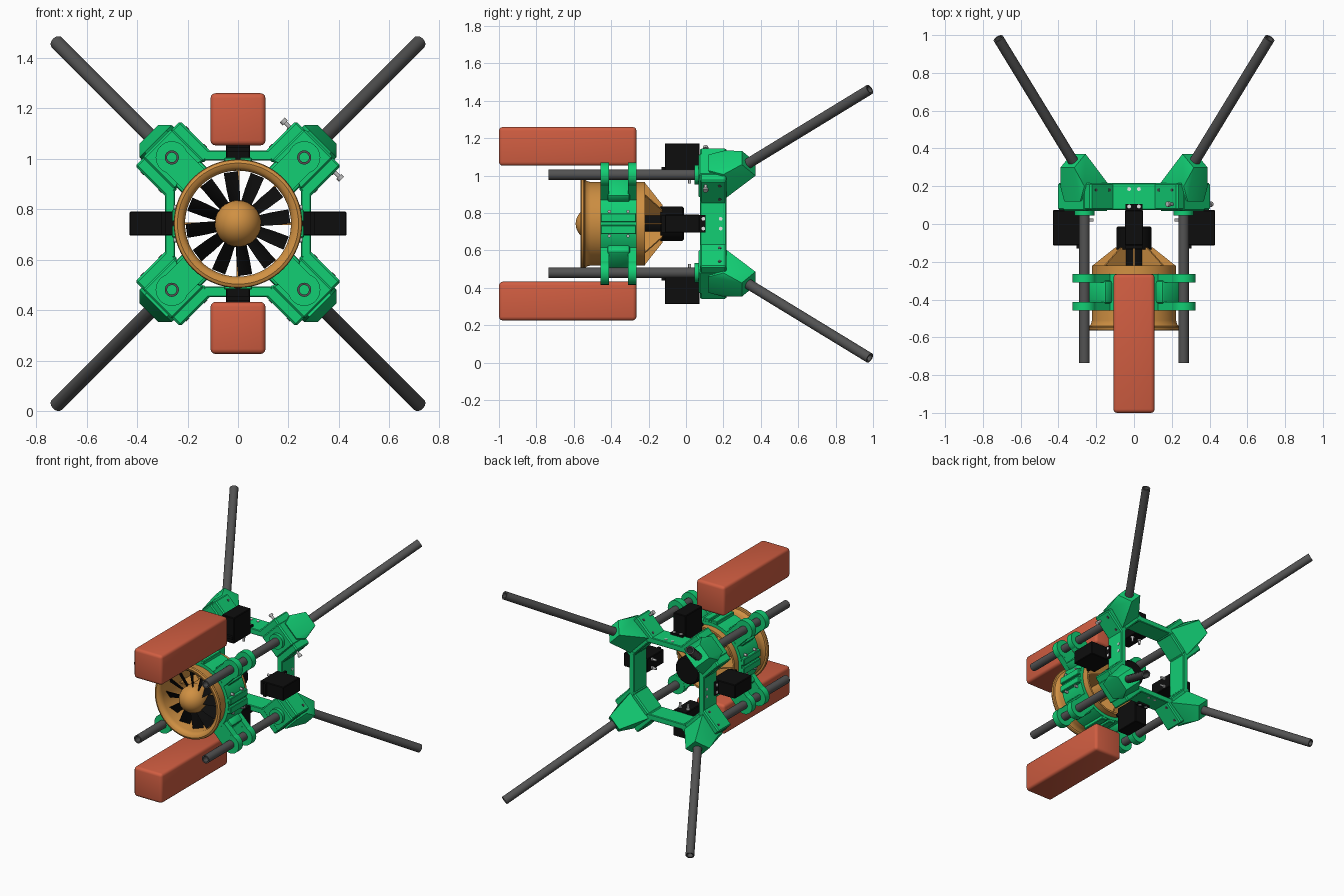
import bpy, bmesh, math
from mathutils import Vector, Matrix

if "Cube" in bpy.data.objects:
    bpy.data.objects.remove(bpy.data.objects["Cube"])

CZ = 0.743          # height of the central axis (runs along y)
ROD_R = 0.371       # radial distance of the straight rods
Q45 = [45, 135, 225, 315]
Q90 = [0, 90, 180, 270]


def material(name, rgb):
    m = bpy.data.materials.new(name)
    m.diffuse_color = (*rgb, 1)
    m.use_nodes = True
    m.node_tree.nodes["Principled BSDF"].inputs["Base Color"].default_value = m.diffuse_color
    return m


GREEN = material("bright green", (0.006, 0.62, 0.175))
ORANGE = material("amber orange", (0.63, 0.28, 0.055))
RED = material("brick red", (0.63, 0.11, 0.053))
GREY = material("dark grey", (0.085, 0.085, 0.085))
BLACK = material("black", (0.004, 0.004, 0.004))
STEEL = material("light steel", (0.5, 0.5, 0.5))
WHITE = material("white", (0.9, 0.9, 0.9))


# Parts are modelled along +x (radial) around the y axis, then turned to each angle
def finish(bm, name, mat, angles=(0,)):
    bmesh.ops.remove_doubles(bm, verts=bm.verts, dist=1e-5)
    bmesh.ops.recalc_face_normals(bm, faces=bm.faces)
    me = bpy.data.meshes.new(name)
    bm.to_mesh(me)
    bm.free()
    me.materials.append(mat)
    for i, a in enumerate(angles):
        ob = bpy.data.objects.new(name if len(angles) == 1 else f"{name}_{i + 1}", me)
        ob.location = (0, 0, CZ)
        ob.rotation_euler = (0, -math.radians(a), 0)
        bpy.context.collection.objects.link(ob)
        if i == 0:
            bpy.ops.object.select_all(action='DESELECT')
            ob.select_set(True)
            bpy.context.view_layer.objects.active = ob
            bpy.ops.object.shade_smooth_by_angle(angle=math.radians(35))


def add_box(bm, x, y, z, bevel=0.0, seg=1):
    t = bmesh.new()
    bmesh.ops.create_cube(t, size=1)
    for v in t.verts:
        v.co = [(r[0] + r[1]) / 2 + c * (r[1] - r[0]) for r, c in zip((x, y, z), v.co)]
    if bevel:
        bmesh.ops.bevel(t, geom=t.edges[:], offset=bevel, segments=seg, affect='EDGES', profile=0.5)
    merge(bm, t)


def merge(bm, t):
    me = bpy.data.meshes.new("tmp")
    t.to_mesh(me)
    t.free()
    bm.from_mesh(me)
    bpy.data.meshes.remove(me)


def add_lathe(bm, prof, n=48, closed=True, mat=Matrix()):
    """Revolve (radius, y) points around the y axis."""
    rings = []
    for i in range(n):
        a = 2 * math.pi * i / n
        rings.append([bm.verts.new(mat @ Vector((r * math.cos(a), y, r * math.sin(a)))) for r, y in prof])
    m = len(prof)
    for i in range(n):
        p, q = rings[i], rings[(i + 1) % n]
        for j in range(m if closed else m - 1):
            k = (j + 1) % m
            if prof[j][0] == 0 and prof[k][0] == 0:
                continue
            vs = [p[j], p[k], q[k], q[j]]
            if prof[j][0] == 0:
                vs = [p[j], p[k], q[k]]
            elif prof[k][0] == 0:
                vs = [p[j], p[k], q[j]]
            bm.faces.new(vs)


def add_tube(bm, a, b, r, hole=0.0, n=24):
    a, b = Vector(a), Vector(b)
    d = b - a
    mat = Matrix.Translation(a) @ Vector((0, 1, 0)).rotation_difference(d).to_matrix().to_4x4()
    add_lathe(bm, [(hole, 0), (r, 0), (r, d.length), (hole, d.length)], n, True, mat)


def add_hull(bm, pts):
    t = bmesh.new()
    for p in pts:
        t.verts.new(p)
    bmesh.ops.convex_hull(t, input=t.verts[:])
    merge(bm, t)


# Straight rods and splayed legs
bm = bmesh.new()
add_tube(bm, (ROD_R, -0.735, 0), (ROD_R, 0.12, 0), 0.028, 0.019)
finish(bm, "straight_rod", GREY, Q45)
END = Vector((1.0154, 0.982, 0))
DIR = Vector((0.653, 0.757, 0)).normalized()
bm = bmesh.new()
add_tube(bm, END - DIR * 0.95, END, 0.028, 0.019)
finish(bm, "splayed_leg", GREY, Q45)

# Duct with flared lip
bm = bmesh.new()
add_lathe(bm, [(0.210, -0.22), (0.210, -0.53), (0.214, -0.548), (0.224, -0.560), (0.240, -0.565),
               (0.252, -0.560), (0.255, -0.549), (0.250, -0.542), (0.238, -0.540), (0.228, -0.530),
               (0.223, -0.510), (0.223, -0.22)], 64)
finish(bm, "duct", ORANGE)

# Radial struts holding the motor, with a hub sleeve
bm = bmesh.new()
prof = [(0.055, -0.34), (0.215, -0.34), (0.222, -0.222), (0.10, -0.125), (0.055, -0.125)]
add_hull(bm, [(r, y, s) for r, y in prof for s in (-0.005, 0.005)])
finish(bm, "duct_strut", ORANGE, [45 * i for i in range(8)])
bm = bmesh.new()
add_lathe(bm, [(0, -0.45), (0.088, -0.45), (0.088, -0.24), (0, -0.24)], 40)
finish(bm, "hub_sleeve", ORANGE)

# Motor
bm = bmesh.new()
add_lathe(bm, [(0, -0.25), (0.066, -0.25), (0.066, -0.135), (0.093, -0.135), (0.093, -0.02),
               (0.085, -0.012), (0, -0.012)], 40)
finish(bm, "motor", BLACK)

# Spinner and fan blades
bm = bmesh.new()
dome = [(0.092 * math.sin(t * math.pi / 24), -0.49 - 0.10 * math.cos(t * math.pi / 24)) for t in range(13)]
dome[0] = (0, -0.59)
add_lathe(bm, dome + [(0.092, -0.455), (0, -0.455)], 40, False)
finish(bm, "spinner", ORANGE)
bm = bmesh.new()
add_hull(bm, [(r, y * s + e, z * s) for r, y, z in ((0.07, 0.032, 0.020), (0.14, 0.026, 0.026), (0.206, 0.018, 0.028))
              for s in (-1, 1) for e in (-0.482, -0.477)])
finish(bm, "fan_blade", BLACK, [30 * i + 8 for i in range(12)])

# Clamp band around the duct, with split flanges
bm = bmesh.new()
add_lathe(bm, [(0.220, -0.458), (0.246, -0.458), (0.246, -0.264), (0.220, -0.264)], 64)
finish(bm, "clamp_band", GREEN)
bm = bmesh.new()
for s in (-1, 1):
    z = sorted((s * 0.008, s * 0.055))
    add_box(bm, (0.22, 0.262), (-0.456, -0.266), z, 0.004)
finish(bm, "clamp_flange", GREEN, Q90)
bm = bmesh.new()
for y in (-0.41, -0.31):
    for z in (-0.065, 0.065):
        add_tube(bm, (0.225, y, z), (0.256, y, z), 0.009, n=12)
finish(bm, "clamp_screw", STEEL, [0, 180])

# Lugs that grip the straight rods
bm = bmesh.new()
for y0, y1 in ((-0.458, -0.412), (-0.310, -0.264)):
    add_tube(bm, (ROD_R, y0, 0), (ROD_R, y1, 0), 0.064, 0.027, 32)
    for s in (-1, 1):
        add_box(bm, (0.225, 0.345), (y0 + 0.001, y1 - 0.001), sorted((s * 0.022, s * 0.058)))
    add_box(bm, (0.225, 0.340), (y0 + 0.001, y1 - 0.001), (-0.03, 0.03))
add_box(bm, (0.225, 0.285), (-0.42, -0.30), (-0.07, 0.07), 0.012, 2)
finish(bm, "rod_lug", GREEN, Q45)

# Corner brackets: block, ears, rod boss and tapered leg sleeve
bm = bmesh.new()
add_box(bm, (0.272, 0.452), (0.068, 0.218), (-0.082, 0.082), 0.008)
for s in (-1, 1):
    add_box(bm, (0.268, 0.450), (0.075, 0.216), sorted((s * 0.070, s * 0.126)), 0.008)
add_tube(bm, (ROD_R, 0.045, 0), (ROD_R, 0.08, 0), 0.052, 0.027, 32)
tip = END - DIR * ((0.982 - 0.335) / 0.757)
side = Vector((0.757, -0.653, 0)) * 0.056
add_hull(bm, [(u, y, v) for u, y, v0 in ((0.285, 0.20, 0.105), (0.462, 0.20, 0.09), (0.462, 0.12, 0.06))
              for v in (-v0, v0)]
         + [tip + side * i + Vector((0, 0, 0.052 * j)) for i in (-1, 1) for j in (-1, 1)])
finish(bm, "corner_bracket", GREEN, Q45)

# Frame beams linking the corners
bm = bmesh.new()
add_box(bm, (0.250, 0.290), (0.075, 0.216), (-0.135, 0.135), 0.004)
finish(bm, "frame_beam", GREEN, Q90)

# Servos with mounting tabs and screws
bm = bmesh.new()
add_box(bm, (0.250, 0.430), (-0.113, 0.073), (-0.048, 0.048), 0.004)
add_box(bm, (0.286, 0.304), (-0.13, 0.105), (-0.046, 0.046))
finish(bm, "servo", BLACK, Q90)
bm = bmesh.new()
for y, x in ((0.093, 0.307), (0.185, 0.293)):
    for z in (-0.026, 0.026):
        add_tube(bm, (x - 0.02, y, z), (x, y, z), 0.010, n=16)
finish(bm, "servo_screw", WHITE, Q90)

# Bracket bolts on the upper right corner, dark screws on the rest
bm = bmesh.new()
for s in (-1, 1):
    add_tube(bm, (0.415, 0.105, s * 0.12), (0.415, 0.105, s * 0.150), 0.008, n=12)
    add_tube(bm, (0.415, 0.105, s * 0.150), (0.415, 0.105, s * 0.166), 0.014, n=12)
finish(bm, "bracket_bolt", STEEL, [45])
bm = bmesh.new()
for s in (-1, 1):
    for u in (0.31, 0.41):
        add_tube(bm, (u, 0.18, s * 0.12), (u, 0.18, s * 0.129), 0.009, n=12)
finish(bm, "bracket_screw", GREY, Q45)
bm = bmesh.new()
for s in (-1, 1):
    add_tube(bm, (0.245, 0.02, s * 0.03), (0.215, 0.02, s * 0.03), 0.008, n=12)
    add_tube(bm, (0.26, 0.02, s * 0.03), (0.24, 0.02, s * 0.03), 0.012, n=12)
finish(bm, "servo_pin", STEEL, Q90)

# Battery boxes above and below
bm = bmesh.new()
add_box(bm, (0.310, 0.517), (-1.0, -0.265), (-0.109, 0.109), 0.02, 3)
finish(bm, "battery_box", RED, [90, 270])
